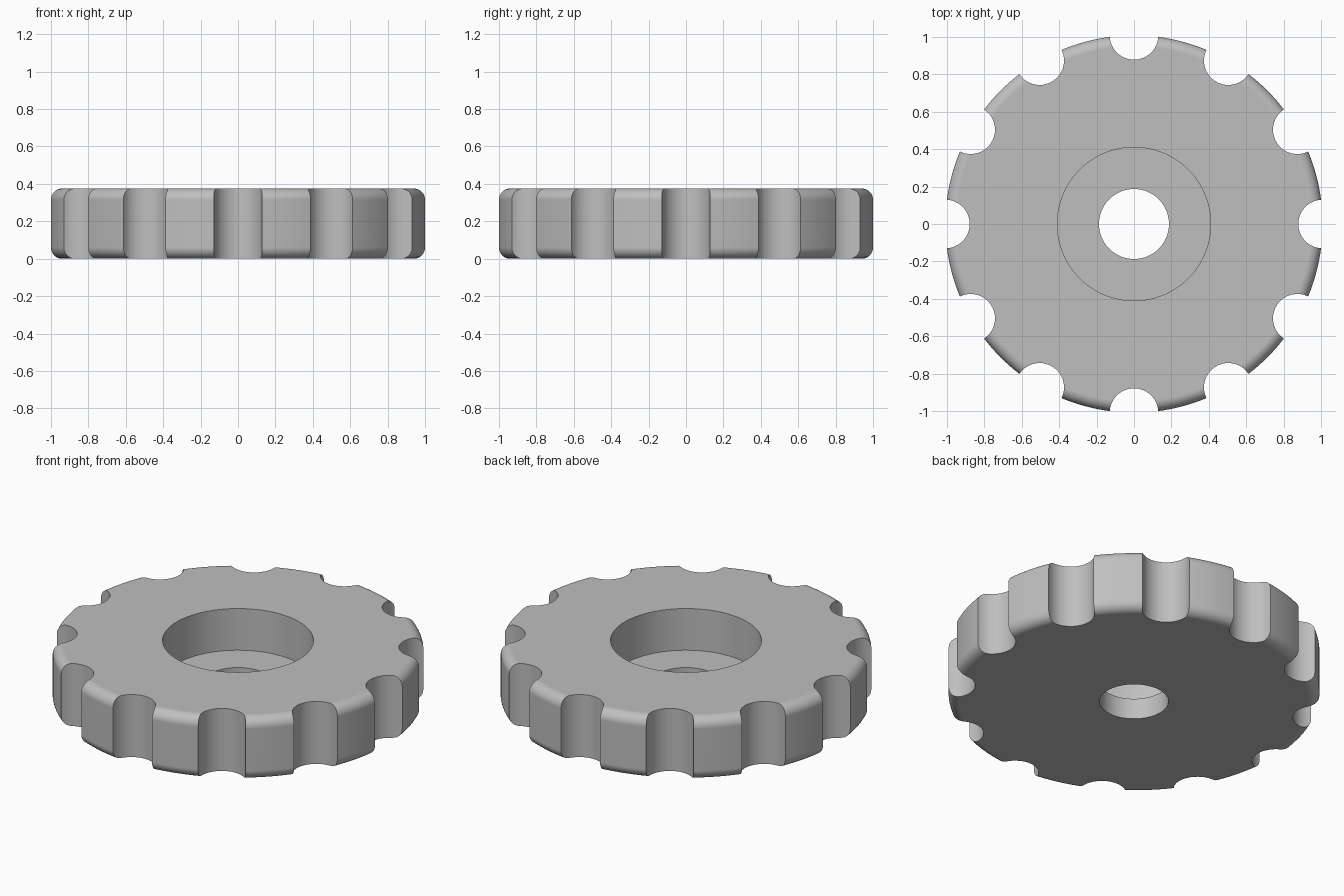
import bpy, bmesh
from math import sin, cos, pi, radians
from mathutils import Matrix

default = bpy.data.objects.get("Cube")
if default:
    bpy.data.objects.remove(default)

RIM, HEIGHT, FILLET = 1.0085, 0.375, 0.06
BORE, POCKET, FLOOR = 0.187, 0.41, 0.125
NOTCHES, NOTCH_RADIUS = 12, 0.13
SEGMENTS = 192

# Plain grey finish
grey = bpy.data.materials.new("plain grey")
grey.use_nodes = True
colour = (0.52, 0.52, 0.52, 1)
grey.diffuse_color = colour
grey.node_tree.nodes["Principled BSDF"].inputs["Base Color"].default_value = colour


def make_object(name, bm):
    bmesh.ops.recalc_face_normals(bm, faces=bm.faces)
    mesh = bpy.data.meshes.new(name)
    bm.to_mesh(mesh)
    bm.free()
    mesh.materials.append(grey)
    obj = bpy.data.objects.new(name, mesh)
    bpy.context.collection.objects.link(obj)
    return obj


def fillet(cz, start, steps=8):
    """Quarter round on the rim, as (radius, height) points."""
    angles = [start + pi / 2 * i / steps for i in range(steps + 1)]
    return [(RIM - FILLET + FILLET * cos(a), cz + FILLET * sin(a)) for a in angles]


# Wheel body: lathe the section with its pocket, bore and rounded rim
section = [(BORE, 0)] + fillet(FILLET, -pi / 2) + fillet(HEIGHT - FILLET, 0)
section += [(POCKET, HEIGHT), (POCKET, FLOOR), (BORE, FLOOR)]
bm = bmesh.new()
verts = [bm.verts.new((r, 0, z)) for r, z in section]
edges = [bm.edges.new((v, verts[i - 1])) for i, v in enumerate(verts)]
bmesh.ops.spin(bm, geom=verts + edges, cent=(0, 0, 0), axis=(0, 0, 1),
               angle=2 * pi, steps=SEGMENTS, use_merge=True)
bmesh.ops.remove_doubles(bm, verts=bm.verts, dist=0.0001)
wheel = make_object("grip_wheel", bm)

# Finger notches: a ring of cylinders centred on the rim
bm = bmesh.new()
for i in range(NOTCHES):
    place = (Matrix.Rotation(2 * pi * i / NOTCHES, 4, "Z")
             @ Matrix.Translation((RIM, 0, HEIGHT / 2)))
    bmesh.ops.create_cone(bm, cap_ends=True, segments=64, radius1=NOTCH_RADIUS,
                          radius2=NOTCH_RADIUS, depth=HEIGHT * 2, matrix=place)
cutter = make_object("notch_cutter", bm)
cutter.hide_render = True

# Cut the notches, then shade smooth with crisp edges
cut = wheel.modifiers.new("notches", "BOOLEAN")
cut.operation = "DIFFERENCE"
cut.solver = "EXACT"
cut.object = cutter
bpy.ops.object.select_all(action="DESELECT")
wheel.select_set(True)
bpy.context.view_layer.objects.active = wheel
bpy.ops.object.modifier_apply(modifier=cut.name)
bpy.data.objects.remove(cutter)
bpy.ops.object.shade_smooth_by_angle(angle=radians(30))
flat = wheel.modifiers.new("clean shading", "WEIGHTED_NORMAL")
flat.keep_sharp = True
